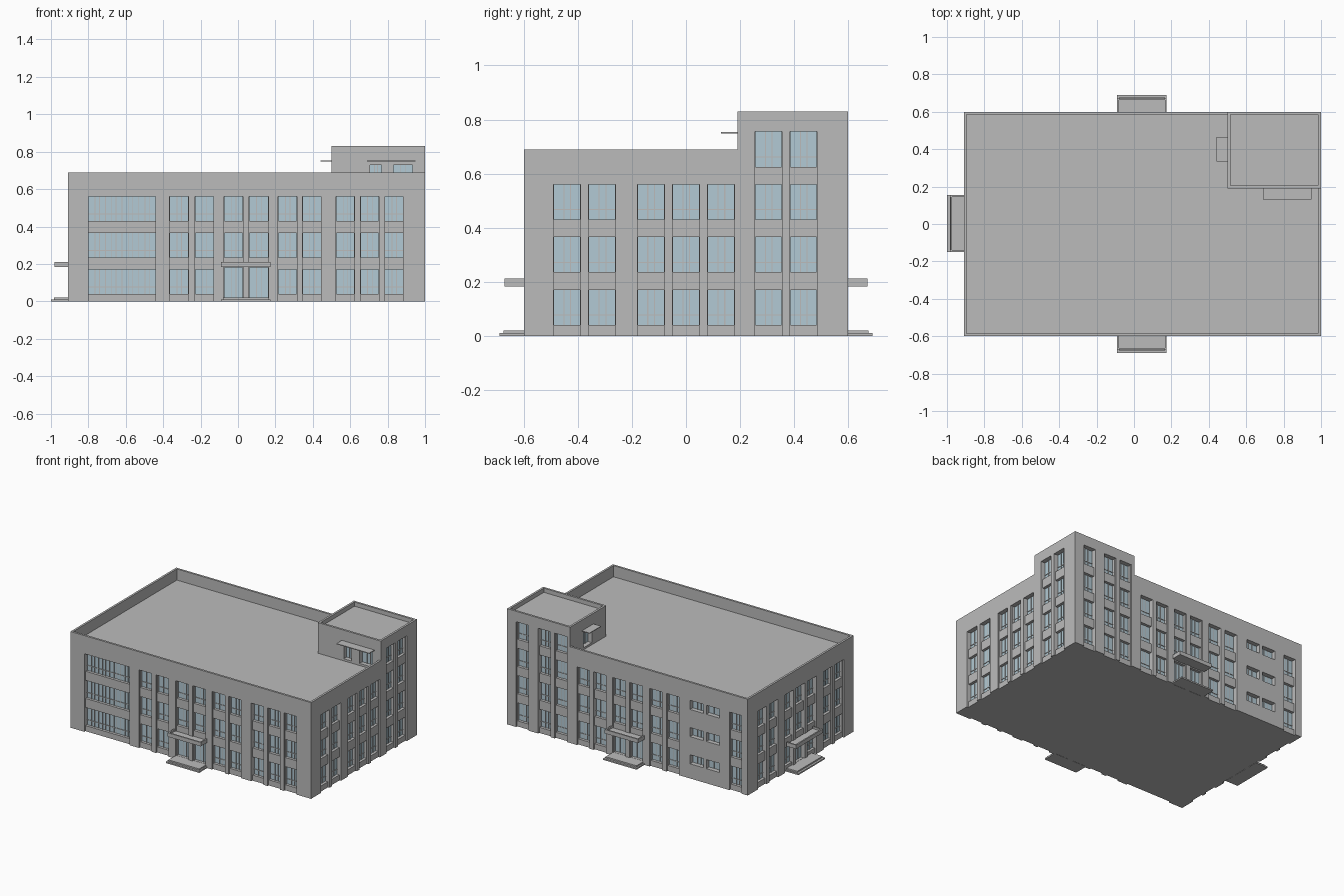
import bpy, bmesh
from mathutils import Vector

cube = bpy.data.objects.get("Cube")
if cube:
    bpy.data.objects.remove(cube, do_unlink=True)


def material(name, rgb):
    m = bpy.data.materials.new(name)
    m.use_nodes = True
    m.diffuse_color = (*rgb, 1)
    bsdf = next(n for n in m.node_tree.nodes if n.type == 'BSDF_PRINCIPLED')
    bsdf.inputs["Base Color"].default_value = (*rgb, 1)
    return m


GREY = material("concrete_grey", (0.5, 0.5, 0.5))
BLUE = material("pale_blue_glass", (0.45, 0.59, 0.66))


def add_prism(bm, outline, z0, z1):
    """Closed upright prism over a plan outline."""
    low = [bm.verts.new((x, y, z0)) for x, y in outline]
    high = [bm.verts.new((x, y, z1)) for x, y in outline]
    n = len(outline)
    bm.faces.new(low[::-1])
    bm.faces.new(high)
    for i in range(n):
        j = (i + 1) % n
        bm.faces.new((low[i], low[j], high[j], high[i]))


def add_box(bm, a, b):
    (x0, x1), (y0, y1), (z0, z1) = [sorted(p) for p in zip(a, b)]
    add_prism(bm, [(x0, y0), (x1, y0), (x1, y1), (x0, y1)], z0, z1)


def make(name, bm, mat):
    bmesh.ops.recalc_face_normals(bm, faces=bm.faces)
    me = bpy.data.meshes.new(name)
    bm.to_mesh(me)
    bm.free()
    me.materials.append(mat)
    ob = bpy.data.objects.new(name, me)
    bpy.context.scene.collection.objects.link(ob)
    return ob


class Wall:
    """Places boxes on a wall: s along it, z up, d outward from its face."""

    def __init__(self, axis, pos, sign):
        self.axis, self.pos, self.sign = axis, pos, sign

    def point(self, s, z, d):
        out = self.pos + self.sign * d
        return Vector((s, out, z)) if self.axis == 'x' else Vector((out, s, z))

    def box(self, bm, s, z, d):
        add_box(bm, self.point(s[0], z[0], d[0]), self.point(s[1], z[1], d[1]))


front, back = Wall('x', -0.6, -1), Wall('x', 0.6, 1)
east, west = Wall('y', 1.0, 1), Wall('y', -0.91, -1)
tower_front, tower_west = Wall('x', 0.19, -1), Wall('y', 0.5, -1)

BAY_DEPTH, GLASS_DEPTH = 0.012, 0.035
WIN_H, FLOOR_H, SILL = 0.13, 0.195, 0.04
step_cut, roof_cut, bay_cut, win_cut = [bmesh.new() for _ in range(4)]
glass, bars = bmesh.new(), bmesh.new()


def window(wall, s0, s1, z0, z1, units=1, transom=True):
    """Recess, glass and glazing bars of one window."""
    s0, s1 = s0 + 0.002, s1 - 0.002
    wall.box(win_cut, (s0, s1), (z0, z1), (-GLASS_DEPTH, 0.05))
    wall.box(glass, (s0, s1), (z0, z1), (-GLASS_DEPTH - 0.003, -GLASS_DEPTH + 0.003))
    proud = (-GLASS_DEPTH, -GLASS_DEPTH + 0.007)
    w = (s1 - s0) / units
    for u in range(units):
        start = s0 + u * w
        marks = [0.38, 0.64] + ([0] if u else [])
        for f in marks:
            c = start + f * w
            wall.box(bars, (c - 0.002, c + 0.002), (z0, z1), proud)
    if transom:
        t = z0 + 0.28 * (z1 - z0)
        wall.box(bars, (s0, s1), (t - 0.002, t + 0.002), proud)


def bay(wall, s0, s1, floors=3, door=False, units=1):
    """Recessed strip from the ground up holding one window per floor."""
    top = SILL + (floors - 1) * FLOOR_H + WIN_H
    wall.box(bay_cut, (s0, s1), (-0.05, top), (-BAY_DEPTH, 0.05))
    for k in range(floors):
        z = SILL + k * FLOOR_H
        if door and k == 0:
            window(wall, s0, s1, 0.02, z + WIN_H + 0.01, units, False)
        else:
            window(wall, s0, s1, z, z + WIN_H, units)


# Bays shared by the front and back walls
for wall in (front, back):
    for s in (-0.365, -0.23, 0.215, 0.345):
        bay(wall, s, s + 0.1)
    for s in (-0.075, 0.06):
        bay(wall, s, s + 0.102, door=True)

# Front only: wide glazed bay and the right-hand trio
bay(front, -0.8, -0.44, units=4)
for s in (0.525, 0.655, 0.785):
    bay(front, s, s + 0.098)

# Back only: tower bays, end bay and small windows
for s in (0.525, 0.655, 0.83):
    bay(back, s, s + 0.098, floors=4)
bay(back, -0.86, -0.765)
for k in range(3):
    top = SILL + WIN_H + k * FLOOR_H
    for s in (-0.69, -0.56):
        window(back, s, s + 0.11, top - 0.065, top, transom=False)

# Side walls
for wall, tall in ((east, 4), (west, 3)):
    for s in (-0.49, -0.36, -0.18, -0.05, 0.08):
        bay(wall, s, s + 0.1, door=(wall is west and s == -0.05))
    for s in (0.255, 0.385):
        bay(wall, s, s + 0.1, floors=tall)

# Roof-level openings of the tower
window(tower_front, 0.705, 0.77, 0.625, 0.73, transom=False)
window(tower_front, 0.83, 0.935, 0.625, 0.73, transom=False)
window(tower_west, 0.35, 0.45, 0.625, 0.73, transom=False)


# Building body, cut down to the main roof, then hollowed behind the parapets
def l_plan(x0, x1, y0, y1):
    return [(x0, y0), (x1, y0), (x1, 0.19), (0.5, 0.19), (0.5, y1), (x0, y1)]


add_prism(step_cut, l_plan(-1.2, 1.2, -0.9, 0.9), 0.69, 1)
add_prism(roof_cut, l_plan(-0.895, 0.985, -0.585, 0.585), 0.61, 0.9)
add_box(roof_cut, (0.515, 0.205, 0.8), (0.985, 0.585, 1))
bm = bmesh.new()
add_box(bm, (-0.91, -0.6, 0), (1, 0.6, 0.83))
body = make("building_walls", bm, GREY)

cutters = [make(n, b, GREY) for n, b in (
    ("step_cutter", step_cut), ("roof_cutter", roof_cut),
    ("bay_cutter", bay_cut), ("window_cutter", win_cut))]
for c in cutters:
    c.hide_render = True
    mod = body.modifiers.new(c.name, 'BOOLEAN')
    mod.operation, mod.solver, mod.object = 'DIFFERENCE', 'EXACT', c
bpy.context.view_layer.update()
graph = bpy.context.evaluated_depsgraph_get()
cut_mesh = bpy.data.meshes.new_from_object(body.evaluated_get(graph))
body.modifiers.clear()
body.data = cut_mesh
for c in cutters:
    bpy.data.objects.remove(c, do_unlink=True)

make("window_glass", glass, BLUE)
make("glazing_bars", bars, GREY)


# Entrances: two steps and a tray-shaped canopy
def entrance(name, wall, s0, s1):
    steps, canopy = bmesh.new(), bmesh.new()
    wall.box(steps, (s0, s1), (0, 0.01), (-0.01, 0.09))
    wall.box(steps, (s0 + 0.01, s1 - 0.01), (0.01, 0.02), (-0.01, 0.075))
    make(name + "_steps", steps, GREY)
    reach, rim = 0.072, 0.01
    wall.box(canopy, (s0, s1), (0.183, 0.197), (-0.005, reach))
    wall.box(canopy, (s0, s1), (0.197, 0.211), (reach - rim, reach))
    for a in (s0, s1 - rim):
        wall.box(canopy, (a, a + rim), (0.197, 0.211), (-0.005, reach - rim))
    make(name + "_canopy", canopy, GREY)


entrance("front_entrance", front, -0.09, 0.175)
entrance("back_entrance", back, -0.09, 0.175)
entrance("side_entrance", west, -0.15, 0.155)

# Thin canopies over the tower openings
for name, wall, s, d in (("tower_front_canopy", tower_front, (0.69, 0.95), 0.06),
                         ("tower_side_canopy", tower_west, (0.335, 0.465), 0.06)):
    bm = bmesh.new()
    wall.box(bm, s, (0.748, 0.753), (-0.005, d))
    make(name, bm, GREY)
